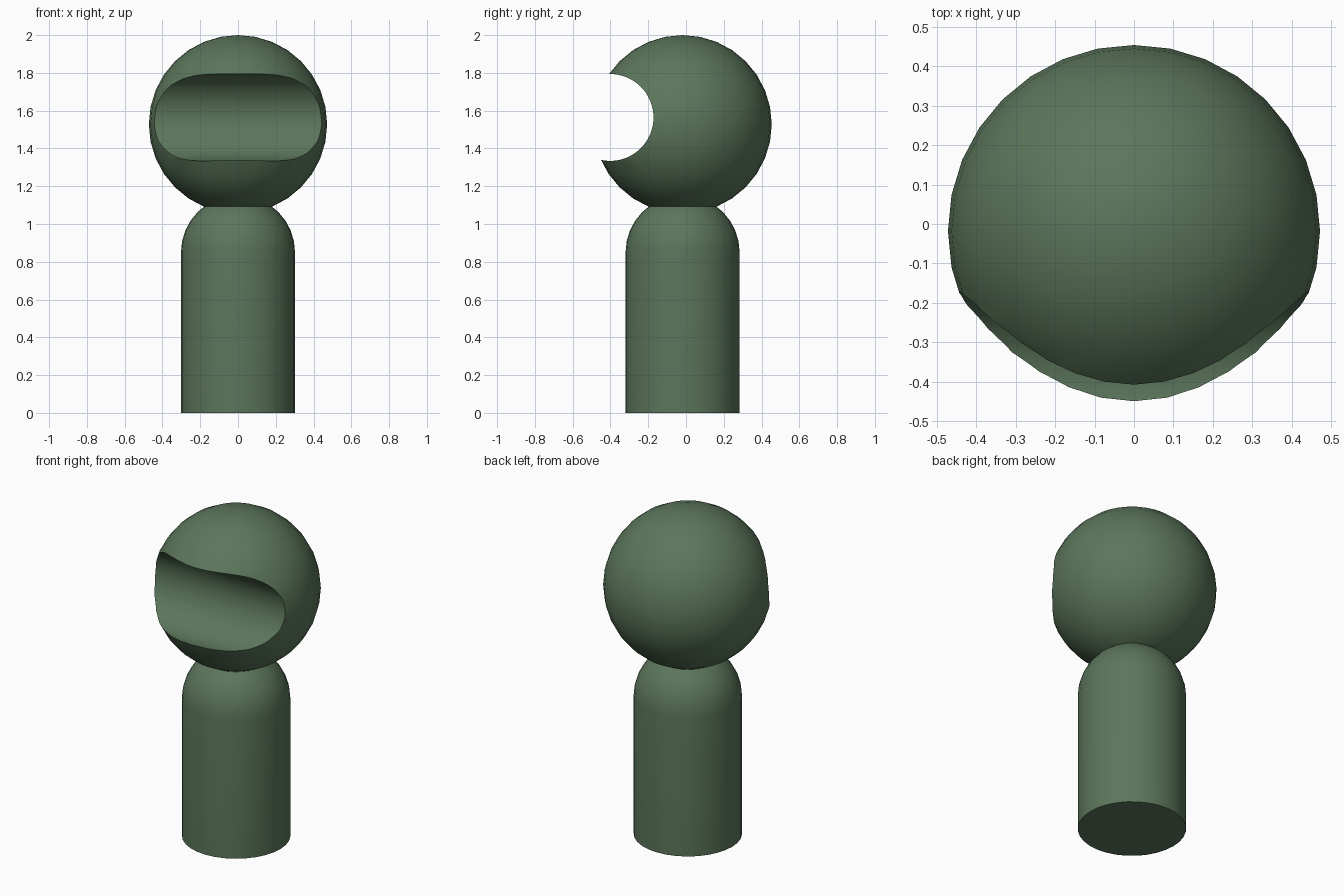
import bpy, math

if "Cube" in bpy.data.objects:
    bpy.data.objects.remove(bpy.data.objects["Cube"])

CY = -0.018      # shared axis of body and head
HEAD_R = 0.472
BODY_R = 0.302

green = bpy.data.materials.new("moss_green")
green.diffuse_color = (0.105, 0.18, 0.105, 1)
green.use_nodes = True
green.node_tree.nodes["Principled BSDF"].inputs["Base Color"].default_value = green.diffuse_color


def smooth(obj):
    bpy.ops.object.select_all(action='DESELECT')
    obj.select_set(True)
    bpy.context.view_layer.objects.active = obj
    bpy.ops.object.shade_smooth_by_angle(angle=math.radians(35))


def lathe(name, profile, segs=32):
    """Revolve (radius, z) points; zero radius gives a pole."""
    verts, rings = [], []
    for r, z in profile:
        n = 1 if r < 1e-5 else segs
        rings.append([len(verts) + i for i in range(n)])
        for i in range(n):
            a = 2 * math.pi * i / segs
            verts.append((r * math.cos(a), CY + r * math.sin(a), z))
    faces = []
    for lo, hi in zip(rings, rings[1:]):
        for i in range(segs):
            j = (i + 1) % segs
            if len(hi) == 1:
                faces.append((lo[i], lo[j], hi[0]))
            else:
                faces.append((lo[i], lo[j], hi[j], hi[i]))
    faces.append(tuple(reversed(rings[0])))   # flat base
    mesh = bpy.data.meshes.new(name)
    mesh.from_pydata(verts, [], faces)
    mesh.materials.append(green)
    obj = bpy.data.objects.new(name, mesh)
    bpy.context.collection.objects.link(obj)
    smooth(obj)
    return obj


# body: straight cylinder with a domed top
dome = [(BODY_R * math.cos(t * math.pi / 16), 0.85 + BODY_R * math.sin(t * math.pi / 16))
        for t in range(9)]
lathe("body", [(BODY_R, 0)] + dome)

# head: ball sitting over the dome
bpy.ops.mesh.primitive_uv_sphere_add(segments=32, ring_count=16, radius=HEAD_R,
                                     location=(0, CY, 2 - HEAD_R))
head = bpy.context.object
head.name = "head"
head.data.materials.append(green)

# round groove cut straight across the front of the head
bpy.ops.mesh.primitive_cylinder_add(vertices=64, radius=0.23, depth=1.6,
                                    location=(0, -0.402, 1.564),
                                    rotation=(0, math.pi / 2, 0))
cutter = bpy.context.object
cutter.name = "groove_cutter"
cutter.data.materials.append(green)

bpy.context.view_layer.objects.active = head
cut = head.modifiers.new("groove", 'BOOLEAN')
cut.operation = 'DIFFERENCE'
cut.solver = 'EXACT'
cut.object = cutter
bpy.ops.object.modifier_apply(modifier=cut.name)
bpy.data.objects.remove(cutter, do_unlink=True)
smooth(head)
